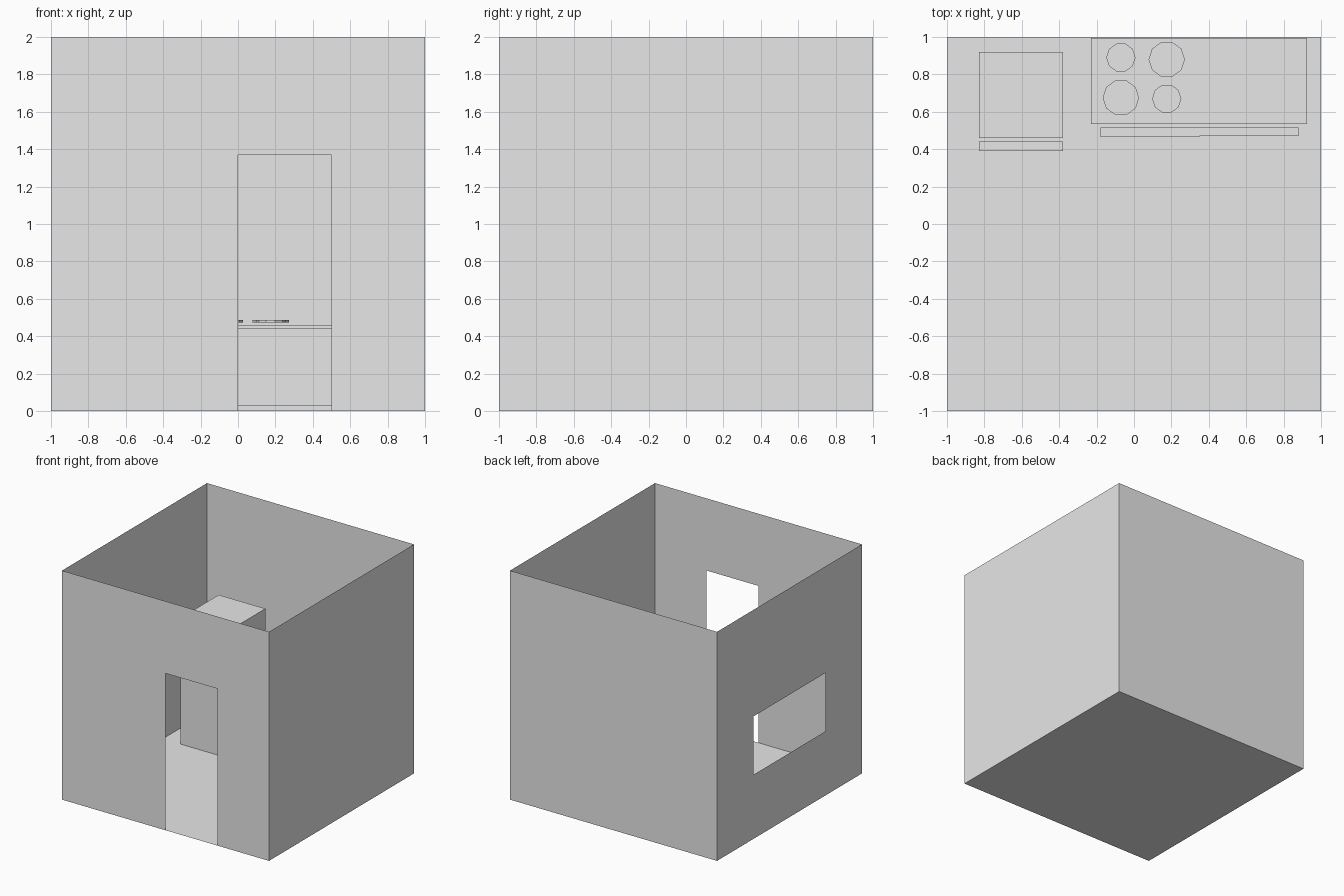
import bpy
import bmesh
import math
from mathutils import Matrix, Vector

cube = bpy.data.objects.get("Cube")
if cube:
    bpy.data.objects.remove(cube, do_unlink=True)

# One plain grey for everything
GREY = (0.8, 0.8, 0.8, 1.0)
mat = bpy.data.materials.new("plain_grey")
mat.use_nodes = True
mat.diffuse_color = GREY
mat.node_tree.nodes["Principled BSDF"].inputs["Base Color"].default_value = GREY


def finish(name, bm):
    mesh = bpy.data.meshes.new(name)
    bm.to_mesh(mesh)
    bm.free()
    mesh.materials.append(mat)
    obj = bpy.data.objects.new(name, mesh)
    bpy.context.collection.objects.link(obj)
    return obj


def box(name, x, y, z):
    """Box from (min, max) ranges."""
    bm = bmesh.new()
    size = [r[1] - r[0] for r in (x, y, z)]
    mid = [(r[0] + r[1]) / 2 for r in (x, y, z)]
    bmesh.ops.create_cube(bm, size=1, matrix=Matrix.Translation(mid) @ Matrix.Diagonal(size + [1]))
    return finish(name, bm)


def wall(name, angle, hole=None):
    """Thin wall facing -y before turning by angle; hole is (u0, u1, z0, z1)."""
    us, zs = [-1, 1], [0, 2]
    if hole:
        us = sorted(set(us + list(hole[:2])))
        zs = sorted(set(zs + list(hole[2:])))
    turn = Matrix.Rotation(angle, 4, 'Z')
    bm = bmesh.new()
    grid = [[bm.verts.new(turn @ Vector((u, -1, z))) for z in zs] for u in us]
    for i in range(len(us) - 1):
        for j in range(len(zs) - 1):
            if hole and (us[i], zs[j]) == (hole[0], hole[2]):
                continue
            bm.faces.new((grid[i][j], grid[i + 1][j], grid[i + 1][j + 1], grid[i][j + 1]))
    return finish(name, bm)


# Room shell: open top, doorway at the front, window in the -x wall
wall("front_wall", 0, (0, 0.5, 0, 1.37))
wall("left_wall", math.pi / 2)
wall("back_wall", math.pi)
wall("right_wall", -math.pi / 2, (-0.5, 0.5, 0.56, 1.07))

bm = bmesh.new()
bmesh.ops.create_grid(bm, x_segments=1, y_segments=1, size=1)
bmesh.ops.reverse_faces(bm, faces=bm.faces[:])
finish("floor", bm)

# Fridge with its separate door
box("fridge_body", (-0.83, -0.38), (0.46, 0.92), (0, 1.1))
box("fridge_door", (-0.83, -0.38), (0.39, 0.44), (0, 1.1))

# Cooker counter with two front doors
box("counter_body", (-0.23, 0.925), (0.535, 0.995), (0, 0.46))
box("counter_door_right", (-0.18, 0.35), (0.465, 0.515), (0.027, 0.445))
box("counter_door_left", (0.35, 0.88), (0.47, 0.515), (0.027, 0.445))

# Burners: two large, two small, on the diagonals
for name, x, y, r in (("front_right", -0.07, 0.675, 0.097), ("back_left", 0.175, 0.88, 0.097),
                      ("back_right", -0.07, 0.89, 0.078), ("front_left", 0.175, 0.67, 0.078)):
    bm = bmesh.new()
    bmesh.ops.create_cone(bm, cap_ends=True, segments=10, radius1=r, radius2=r, depth=0.012,
                          matrix=Matrix.Translation((x, y, 0.48)) @ Matrix.Rotation(math.pi / 2, 4, 'Z'))
    finish("burner_" + name, bm)
